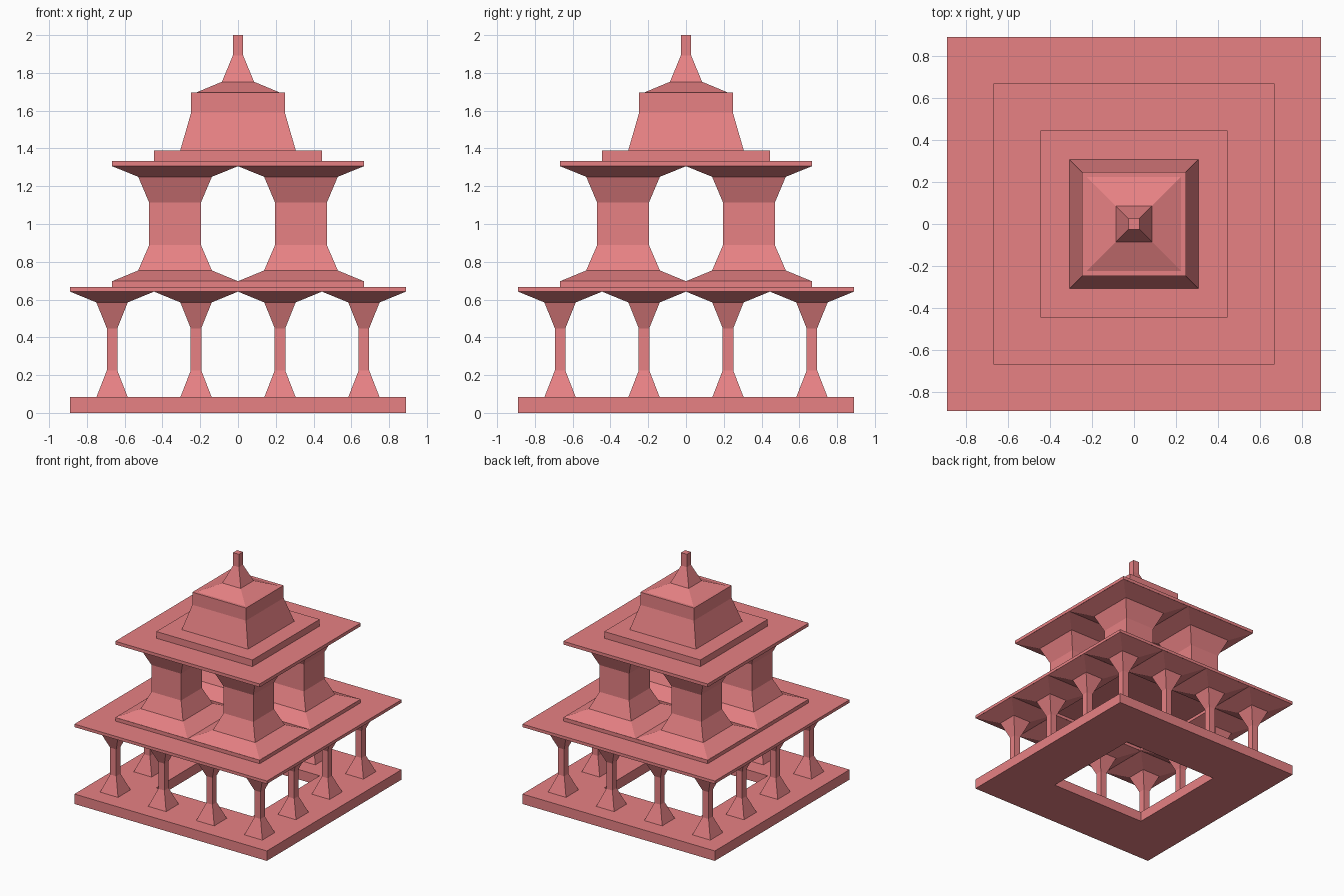
import bpy, bmesh

if "Cube" in bpy.data.objects:
    bpy.data.objects.remove(bpy.data.objects["Cube"])

mat = bpy.data.materials.new("red_stone")
mat.diffuse_color = (0.8, 0.22, 0.23, 1)
mat.use_nodes = True
mat.node_tree.nodes["Principled BSDF"].inputs["Base Color"].default_value = mat.diffuse_color


def square_loft(name, profile, loc=(0, 0), cap=False, closed=False):
    """Skin concentric squares given as (half width, z)."""
    bm = bmesh.new()
    rings = [[bm.verts.new((sx * r, sy * r, z))
              for sx, sy in ((-1, -1), (1, -1), (1, 1), (-1, 1))]
             for r, z in profile]
    pairs = list(zip(rings, rings[1:]))
    if closed:
        pairs.append((rings[-1], rings[0]))
    for a, b in pairs:
        for i in range(4):
            j = (i + 1) % 4
            bm.faces.new((a[i], a[j], b[j], b[i]))
    if cap:
        bm.faces.new(rings[-1])
    mesh = bpy.data.meshes.new(name)
    bm.to_mesh(mesh)
    bm.free()
    mesh.materials.append(mat)
    ob = bpy.data.objects.new(name, mesh)
    ob.location = (loc[0], loc[1], 0)
    bpy.context.collection.objects.link(ob)
    return ob


# Square base frame with open middle
square_loft("base_frame", [(.889, 0), (.889, .083), (.444, .083), (.444, 0)],
            closed=True)

# Ring of twelve slim columns, capitals flaring into the lower roof
slim = [(.083, .083), (.028, .224), (.028, .448), (.083, .585), (.2222, .642)]
grid = (-.6667, -.2222, .2222, .6667)
for x in grid:
    for y in grid:
        if max(abs(x), abs(y)) > .5:
            square_loft("lower_column", slim, (x, y))

# Lower roof slab and the recess in its underside
square_loft("lower_roof", [(.889, .642), (.889, .667)], cap=True)
square_loft("lower_roof_recess", [(.4444, .667), (.4444, .642)])

# Upper floor edge and four thick columns
square_loft("upper_floor", [(.667, .667), (.667, .697)])
thick = [(.3333, .697), (.195, .754), (.137, .889),
         (.137, 1.113), (.195, 1.25), (.3333, 1.306)]
for x in (-.3333, .3333):
    for y in (-.3333, .3333):
        square_loft("upper_column", thick, (x, y))

# Upper roof slab, step, tapered cap and spire
square_loft("upper_roof", [(.667, 1.306), (.667, 1.333), (.444, 1.333)])
square_loft("roof_step", [(.444, 1.333), (.444, 1.389), (.306, 1.389)])
square_loft("roof_cap", [(.306, 1.389), (.248, 1.59), (.248, 1.695),
                         (.224, 1.695), (.085, 1.753)])
square_loft("spire", [(.085, 1.753), (.027, 1.893), (.027, 2.0)], cap=True)
